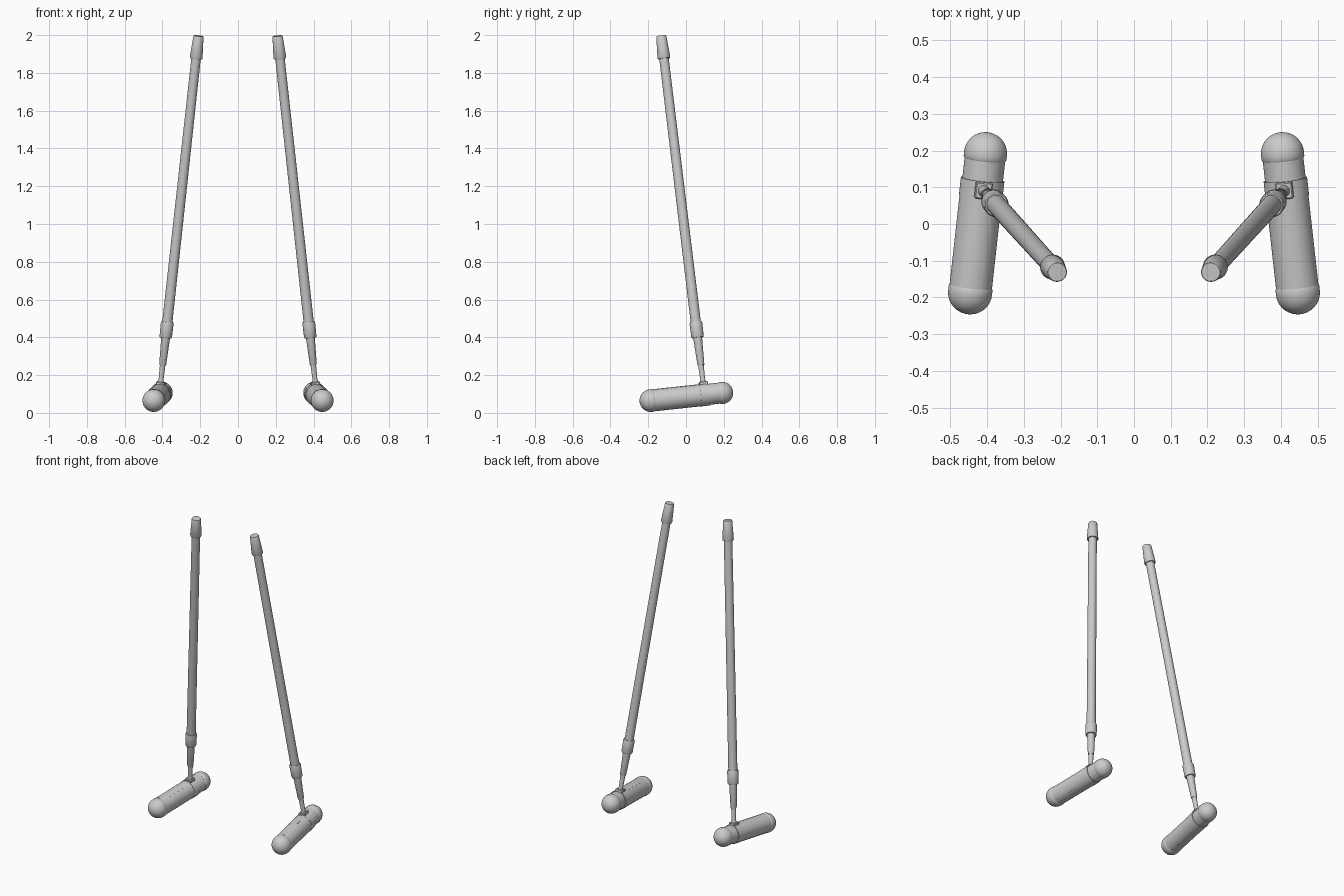
import bpy, bmesh, math
from mathutils import Vector, Matrix

if "Cube" in bpy.data.objects:
    bpy.data.objects.remove(bpy.data.objects["Cube"])

HEAD_A, HEAD_B = Vector((0.446, -0.187, 0.065)), Vector((0.404, 0.192, 0.106))
SHAFT_A, SHAFT_B = Vector((0.416, 0.098, 0.0963)), Vector((0.209, -0.131, 1.996))


def frame(a, b, ref):
    """Matrix with origin a, z along a->b, x towards ref."""
    z = (b - a).normalized()
    x = (ref - z * ref.dot(z)).normalized()
    y = z.cross(x)
    return Matrix.Translation(a) @ Matrix((x, y, z)).transposed().to_4x4()


def finish(name, bm, mat):
    """Make the part and its mirrored twin."""
    bmesh.ops.remove_doubles(bm, verts=bm.verts, dist=1e-6)
    bmesh.ops.transform(bm, matrix=mat, verts=bm.verts)
    bmesh.ops.recalc_face_normals(bm, faces=bm.faces)
    for side in ("right", "left"):
        me = bpy.data.meshes.new(f"{name}_{side}")
        bm.to_mesh(me)
        ob = bpy.data.objects.new(f"{name}_{side}", me)
        bpy.context.collection.objects.link(ob)
        bpy.ops.object.select_all(action='DESELECT')
        ob.select_set(True)
        bpy.context.view_layer.objects.active = ob
        bpy.ops.object.shade_smooth_by_angle(angle=math.radians(35))
        bmesh.ops.scale(bm, vec=(-1, 1, 1), verts=bm.verts)
        bmesh.ops.reverse_faces(bm, faces=bm.faces)
    bm.free()


def lathe(name, profile, mat, n=48):
    """Spin (radius, height) points around local z."""
    bm = bmesh.new()
    vs = [bm.verts.new((r, 0, h)) for r, h in profile]
    es = [bm.edges.new(p) for p in zip(vs, vs[1:])]
    bmesh.ops.spin(bm, geom=vs + es, cent=(0, 0, 0), axis=(0, 0, 1),
                   angle=math.tau, steps=n, use_duplicate=False)
    finish(name, bm, mat)


def dome(r, h0, depth, sign, k=10):
    """Profile of a rounded end, from rim to tip."""
    return [(r * math.cos(i * math.pi / 2 / k), h0 + sign * depth * math.sin(i * math.pi / 2 / k))
            for i in range(k + 1)]


head = frame(HEAD_A, HEAD_B, SHAFT_B - SHAFT_A)
L = (HEAD_B - HEAD_A).length
shaft = frame(SHAFT_A, SHAFT_B, HEAD_B - HEAD_A)
S = (SHAFT_B - SHAFT_A).length
J = (SHAFT_A - HEAD_A).dot((HEAD_B - HEAD_A).normalized())   # joint position on head

# Mallet head: barrel, collar and domed end caps
lathe("head_barrel", [(0, 0), (0.058, 0), (0.058, J), (0.0555, J), (0.0555, L - 0.01), (0, L - 0.01)], head)
lathe("head_collar", [(0.05, J - 0.026), (0.0595, J - 0.026), (0.0595, J + 0.024), (0.05, J + 0.024)], head)
lathe("front_cap", [(0, 0.017), (0.058, 0.017), (0.06, 0.013)] + dome(0.06, 0, 0.059, -1), head)
lathe("back_cap", [(0, L - 0.017), (0.056, L - 0.017), (0.0585, L - 0.013)] + dome(0.0585, L, 0.058, 1), head)

# Thin strips along the barrel, above and below
for label, mid in (("upper_strip", 0), ("lower_strip", math.pi)):
    bm = bmesh.new()
    rows = [[bm.verts.new((0.0586 * math.cos(mid + a * 0.1), 0.0586 * math.sin(mid + a * 0.1), h))
             for a in range(-4, 5)] for h in (0.02, J - 0.024)]
    for i in range(8):
        bm.faces.new((rows[0][i], rows[0][i + 1], rows[1][i + 1], rows[1][i]))
    base = bmesh.ops.extrude_face_region(bm, geom=bm.faces[:])["geom"]
    for v in base:
        if isinstance(v, bmesh.types.BMVert):
            v.co.x *= 0.97
            v.co.y *= 0.97
    finish(label, bm, head)

# Square socket where the shaft meets the head
bm = bmesh.new()
bmesh.ops.create_cube(bm, size=1, matrix=Matrix.Translation((0, 0, 0.052)) @ Matrix.Diagonal((0.046, 0.046, 0.034, 1)))
bmesh.ops.bevel(bm, geom=[e for e in bm.edges], offset=0.003, segments=1, affect='EDGES')
finish("socket", bm, shaft)

# Shaft: neck, taper, collar, long tube and grip cap
lathe("shaft_neck", [(0, 0.05), (0.018, 0.05), (0.013, 0.085), (0.015, 0.17), (0, 0.17)], shaft)
lathe("shaft_taper", [(0, 0.158), (0.017, 0.158), (0.0185, 0.162), (0.024, 0.32), (0, 0.32)], shaft)
lathe("shaft_collar", [(0, 0.306), (0.031, 0.306), (0.033, 0.311), (0.034, 0.382), (0.031, 0.391), (0, 0.391)], shaft)
lathe("shaft_tube", [(0, 0.38), (0.027, 0.38), (0.025, S - 0.1), (0, S - 0.1)], shaft)
lathe("grip_cap", [(0, S - 0.122), (0.032, S - 0.122), (0.034, S - 0.117), (0.027, S - 0.004), (0.025, S), (0, S)], shaft)
